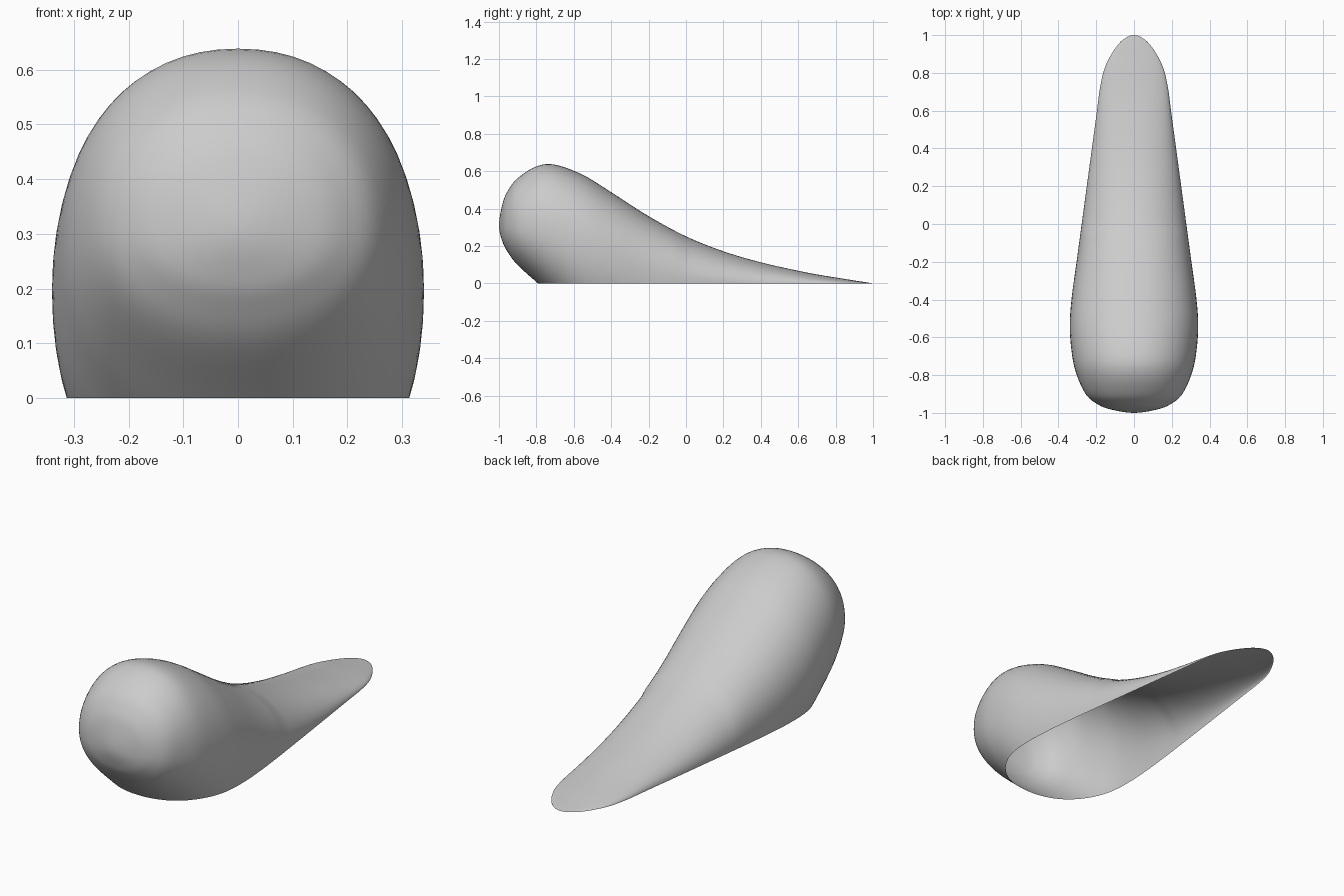
import bpy, bmesh, math

if "Cube" in bpy.data.objects:
    bpy.data.objects.remove(bpy.data.objects["Cube"])

# Stations along the length: y, top z, widest z, lower z (cut off at 0), half width
ROWS = [
    (-1.00, .31, .31, .31, 0), (-.98, .43, .31, .22, .13), (-.95, .50, .31, .163, .20),
    (-.90, .563, .31, .098, .256), (-.80, .626, .29, .008, .303), (-.70, .635, .26, -.08, .327),
    (-.55, .58, .20, -.20, .34), (-.40, .488, .14, -.25, .331), (-.20, .36, .07, -.27, .304),
    (0, .252, .03, -.25, .277), (.20, .172, .01, -.18, .25), (.40, .113, 0, -.113, .223),
    (.60, .068, 0, -.068, .196), (.72, .045, 0, -.045, .18), (.82, .029, 0, -.029, .157),
    (.90, .016, 0, -.016, .119), (.96, .007, 0, -.007, .075), (.99, .002, 0, -.002, .036),
    (1.00, 0, 0, 0, 0),
]
STEPS, SIDES = 5, 64


def mirrored(r):
    # Phantom row beyond a pole so the ends come out round
    y, t, c, b, w = r
    return (y, b, c, t, -w)


def spline(a, b, c, d, t):
    return 0.5 * (2*b + (c-a)*t + (2*a-5*b+4*c-d)*t*t + (3*b-a-3*c+d)*t**3)


pts = [mirrored(ROWS[1])] + ROWS + [mirrored(ROWS[-2])]
stations = [tuple(spline(*v, k / STEPS) for v in zip(*pts[i:i+4]))
            for i in range(len(pts) - 3) for k in range(STEPS)] + [ROWS[-1]]

# Loft rounded cross-sections
bm = bmesh.new()
rings = []
for y, top, mid, low, w in stations:
    e = 0.93 if y < 0 else 1.0
    ring = []
    for k in range(SIDES):
        a = 2 * math.pi * k / SIDES
        ca, sa = math.cos(a), math.sin(a)
        x = w * math.copysign(abs(ca) ** e, ca)
        h = (top - mid) if sa > 0 else (mid - low)
        ring.append(bm.verts.new((x, y, mid + h * math.copysign(abs(sa) ** e, sa))))
    rings.append(ring)
for r0, r1 in zip(rings, rings[1:]):
    for k in range(SIDES):
        n = (k + 1) % SIDES
        bm.faces.new((r0[k], r0[n], r1[n], r1[k]))
bmesh.ops.remove_doubles(bm, verts=bm.verts[:], dist=1e-5)
bmesh.ops.recalc_face_normals(bm, faces=bm.faces[:])

# Slice flat at the ground, leaving an open underside
bmesh.ops.bisect_plane(bm, geom=bm.verts[:] + bm.edges[:] + bm.faces[:], dist=1e-5,
                       plane_co=(0, 0, 0), plane_no=(0, 0, -1), clear_outer=True)
mesh = bpy.data.meshes.new("teardrop_shell")
bm.to_mesh(mesh)
bm.free()
for p in mesh.polygons:
    p.use_smooth = True
shell = bpy.data.objects.new("teardrop_shell", mesh)
bpy.context.collection.objects.link(shell)
